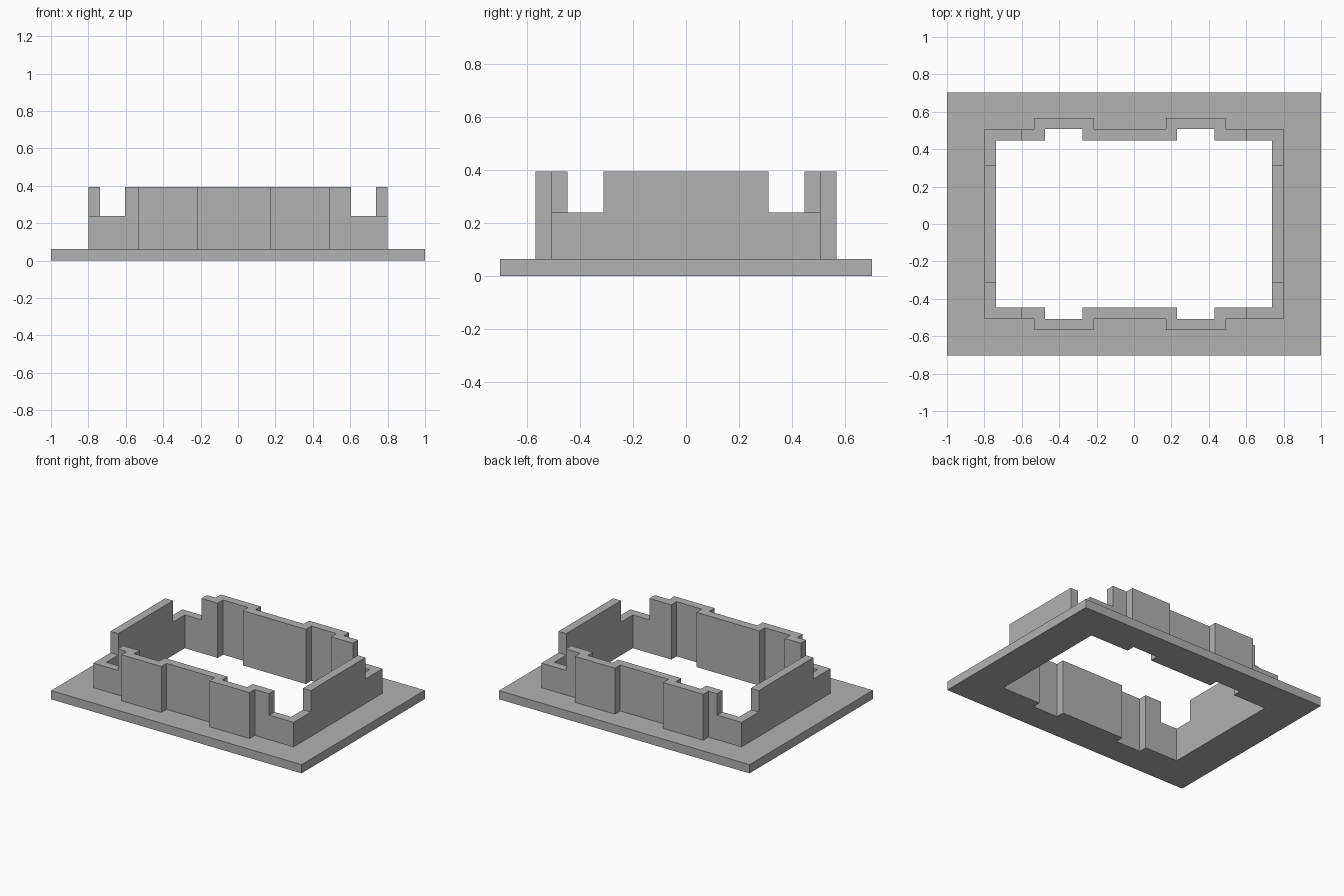
import bpy
import bmesh

cube = bpy.data.objects.get("Cube")
if cube:
    bpy.data.objects.remove(cube, do_unlink=True)

grey = bpy.data.materials.new("plain_grey")
grey.use_nodes = True
colour = (0.445, 0.445, 0.445, 1)
grey.diffuse_color = colour
grey.node_tree.nodes["Principled BSDF"].inputs["Base Color"].default_value = colour

BASE_TOP, SILL, WALL_TOP = 0.063, 0.24, 0.395
BAY_CENTRES = (-0.375, 0.33)


def prism(name, outline, z0, z1):
    """Extrude a flat outline from z0 up to z1."""
    bm = bmesh.new()
    face = bm.faces.new([bm.verts.new((x, y, z0)) for x, y in outline])
    top = bmesh.ops.extrude_face_region(bm, geom=[face])["geom"]
    verts = [v for v in top if isinstance(v, bmesh.types.BMVert)]
    bmesh.ops.translate(bm, verts=verts, vec=(0, 0, z1 - z0))
    bmesh.ops.recalc_face_normals(bm, faces=bm.faces)
    mesh = bpy.data.meshes.new(name)
    bm.to_mesh(mesh)
    bm.free()
    mesh.materials.append(grey)
    obj = bpy.data.objects.new(name, mesh)
    bpy.context.collection.objects.link(obj)
    return obj


def rectangle(x0, x1, y0, y1):
    return [(x0, y0), (x1, y0), (x1, y1), (x0, y1)]


def bayed_outline(half_x, half_y, bay_y, bay_half):
    """Rectangle with two square bays stepping out on the front and back."""
    front = [(-half_x, -half_y)]
    for c in BAY_CENTRES:
        a, b = c - bay_half, c + bay_half
        front += [(a, -half_y), (a, -bay_y), (b, -bay_y), (b, -half_y)]
    front.append((half_x, -half_y))
    return front + [(x, -y) for x, y in reversed(front)]


def combine(target, other, operation):
    """Apply a boolean and discard the helper shape."""
    other.hide_render = True
    mod = target.modifiers.new("boolean", 'BOOLEAN')
    mod.operation = operation
    mod.solver = 'EXACT'
    mod.object = other
    bpy.ops.object.select_all(action='DESELECT')
    bpy.context.view_layer.objects.active = target
    target.select_set(True)
    bpy.ops.object.modifier_apply(modifier=mod.name)
    bpy.data.objects.remove(other, do_unlink=True)


# Flanged base with the bayed wall block rising from it
body = prism("walled_base_frame", rectangle(-1, 1, -0.703, 0.703), 0, BASE_TOP)
block = prism("wall_block", bayed_outline(0.8, 0.508, 0.568, 0.16), 0.02, WALL_TOP)
combine(body, block, 'UNION')

# Central opening right through the base
opening = prism("opening_cutter", bayed_outline(0.738, 0.447, 0.508, 0.1), -0.1, 0.5)
combine(body, opening, 'DIFFERENCE')

# Lowered wall corners: the front and back arms and side arms stop short,
# while the ends of each full-height wall stay standing
for sx in (-1, 1):
    for sy in (-1, 1):
        xs = sorted((sx * 0.605, sx * 0.9))
        ys = sorted((sy * 0.312, sy * 0.6))
        notch = prism("corner_cutter", rectangle(*xs, *ys), SILL, 0.5)
        combine(body, notch, 'DIFFERENCE')

for poly in body.data.polygons:
    poly.use_smooth = False
    poly.material_index = 0
